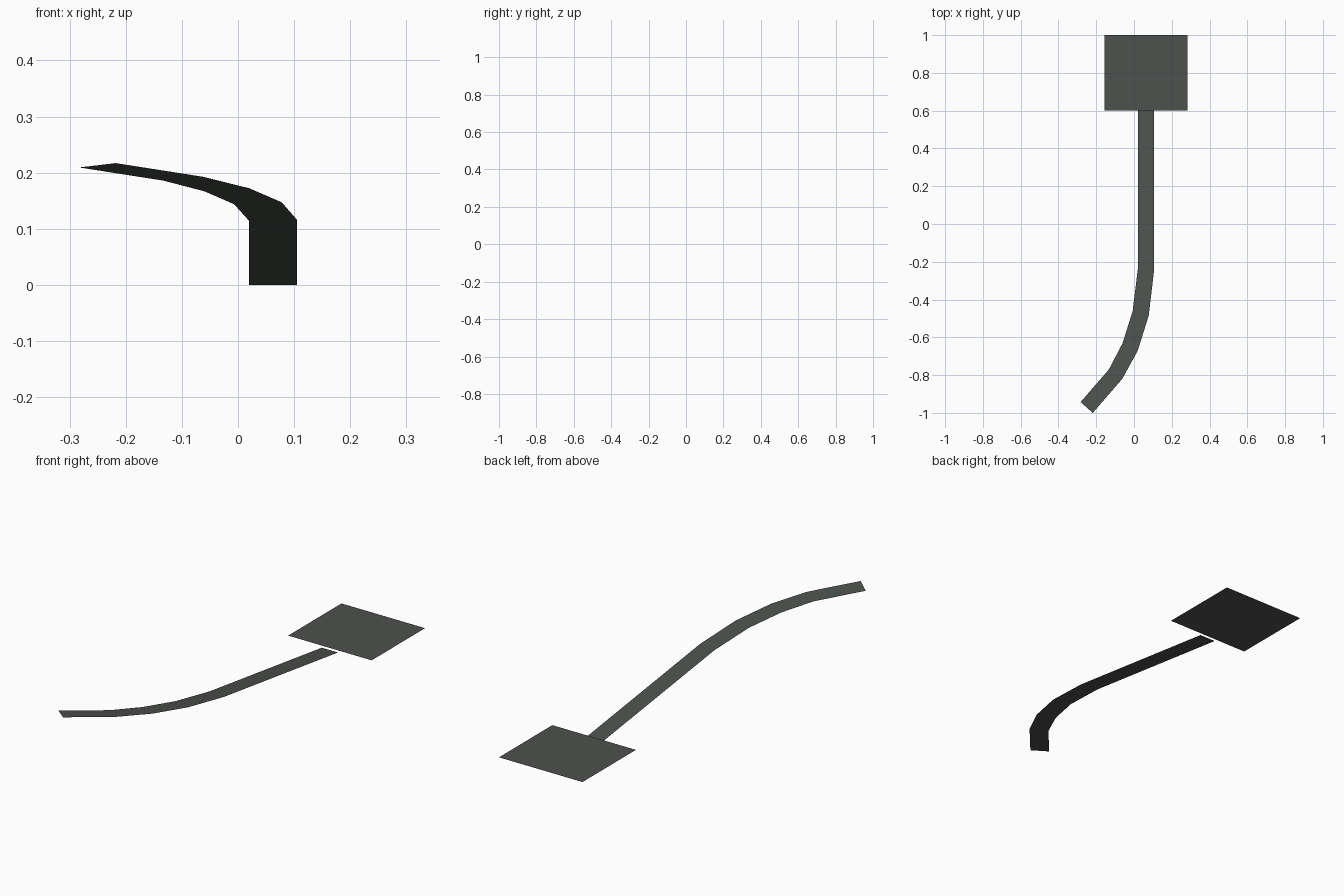
import bpy
import bmesh

if "Cube" in bpy.data.objects:
    bpy.data.objects.remove(bpy.data.objects["Cube"])

grey = bpy.data.materials.new("dark grey")
grey.diffuse_color = (0.075, 0.083, 0.075, 1)
grey.use_nodes = True
grey.node_tree.nodes["Principled BSDF"].inputs["Base Color"].default_value = grey.diffuse_color


def sheet(name, pairs):
    """Thin ribbon of quads between left and right edge points."""
    bm = bmesh.new()
    rows = [[bm.verts.new(p) for p in pair] for pair in pairs]
    for (l0, r0), (l1, r1) in zip(rows, rows[1:]):
        face = bm.faces.new((l0, l1, r1, r0))
        face.normal_update()
        if face.normal.z < 0:
            face.normal_flip()
    mesh = bpy.data.meshes.new(name)
    bm.to_mesh(mesh)
    bm.free()
    mesh.materials.append(grey)
    obj = bpy.data.objects.new(name, mesh)
    bpy.context.collection.objects.link(obj)
    return obj


# Square landing platform
sheet("platform", [((-0.157, y, 0.01), (0.282, y, 0.01)) for y in (0.6, 1.0)])

# Path that bends to the left while climbing at a constant slope
SLOPE = 0.217 / 1.6
left = [(0.02, 0.6), (0.02, -0.24), (-0.007, -0.46), (-0.06, -0.63),
        (-0.133, -0.77), (-0.283, -0.943)]
right = [(0.105, 0.6), (0.105, -0.256), (0.078, -0.485), (0.02, -0.67),
         (-0.062, -0.82), (-0.218, -1.0)]


def on_slope(p):
    return (p[0], p[1], (0.6 - p[1]) * SLOPE)


sheet("curved_ramp", [(on_slope(a), on_slope(b)) for a, b in zip(left, right)])
